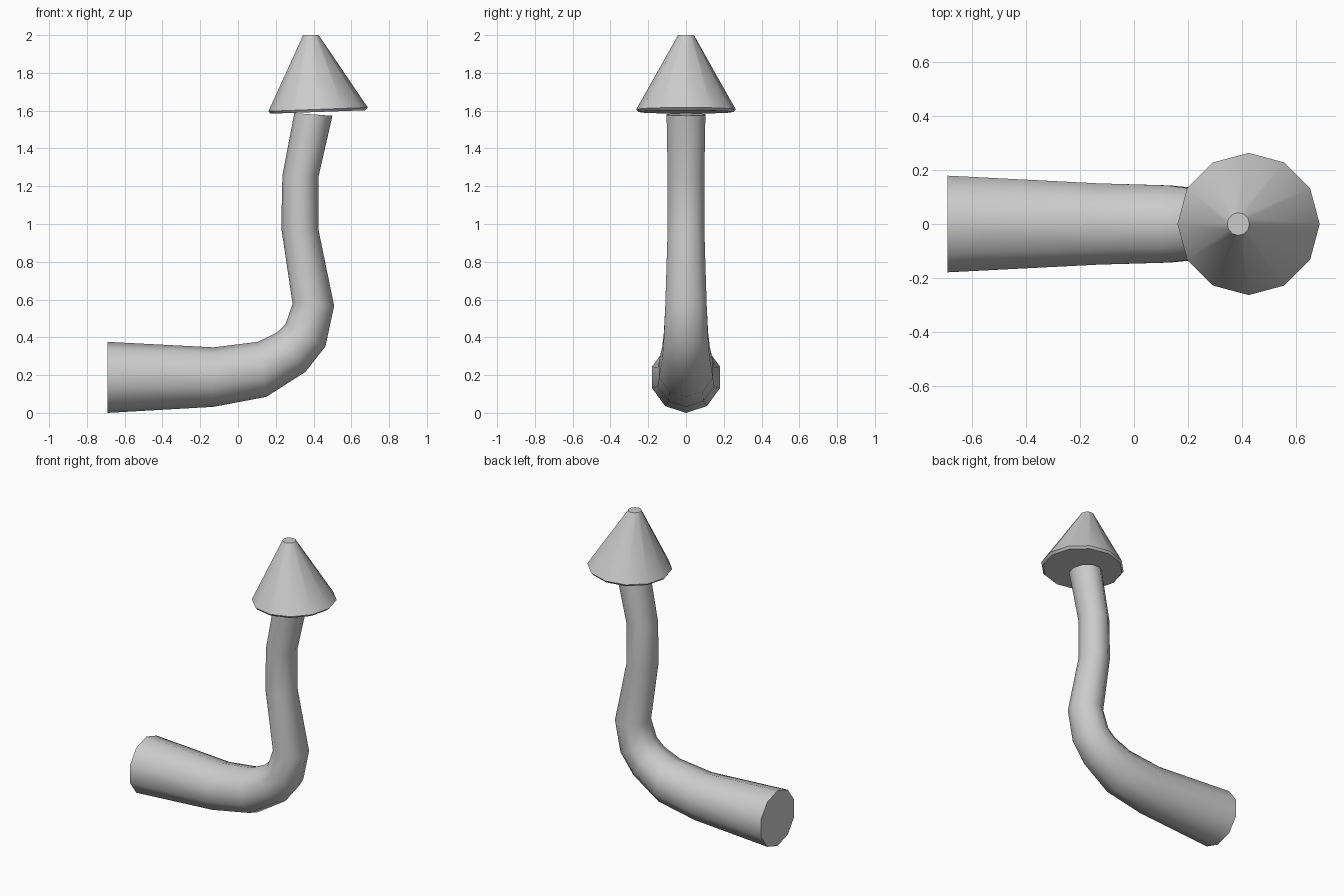
import bpy, bmesh
from math import cos, sin, tau, radians

if "Cube" in bpy.data.objects:
    bpy.data.objects.remove(bpy.data.objects["Cube"])


def loft(name, rings, sides):
    """Skin rings given as (outer x, outer z, inner x, inner z, y radius)."""
    bm = bmesh.new()
    loops = []
    for ox, oz, ix, iz, ry in rings:
        cx, cz, dx, dz = (ox + ix) / 2, (oz + iz) / 2, (ox - ix) / 2, (oz - iz) / 2
        loops.append([bm.verts.new((cx + dx * cos(tau * i / sides),
                                    ry * sin(tau * i / sides),
                                    cz + dz * cos(tau * i / sides)))
                      for i in range(sides)])
    for a, b in zip(loops, loops[1:]):
        for i in range(sides):
            j = (i + 1) % sides
            bm.faces.new((a[i], a[j], b[j], b[i]))
    bm.faces.new(loops[0])
    bm.faces.new(loops[-1])
    bmesh.ops.recalc_face_normals(bm, faces=bm.faces)
    mesh = bpy.data.meshes.new(name)
    bm.to_mesh(mesh)
    bm.free()
    mesh.shade_smooth()
    mesh.set_sharp_from_angle(angle=radians(40))
    obj = bpy.data.objects.new(name, mesh)
    bpy.context.collection.objects.link(obj)
    return obj


# Tapered, bent ten-sided stem
loft("bent_stem", [
    (-0.69, 0.00, -0.69, 0.376, 0.188),
    (-0.13, 0.032, -0.13, 0.347, 0.158),
    (0.15, 0.085, 0.105, 0.376, 0.15),
    (0.357, 0.217, 0.204, 0.424, 0.132),
    (0.463, 0.352, 0.251, 0.468, 0.123),
    (0.509, 0.567, 0.289, 0.577, 0.115),
    (0.425, 0.975, 0.229, 0.98, 0.102),
    (0.426, 1.25, 0.235, 1.257, 0.102),
    (0.50, 1.573, 0.298, 1.587, 0.108),
], 10)

# Twelve-sided, slightly tilted cone tip with a small bevelled rim
loft("cone_tip", [
    (0.673, 1.602, 0.172, 1.584, 0.252),
    (0.687, 1.617, 0.161, 1.597, 0.263),
    (0.427, 2.00, 0.345, 2.00, 0.042),
], 12)
